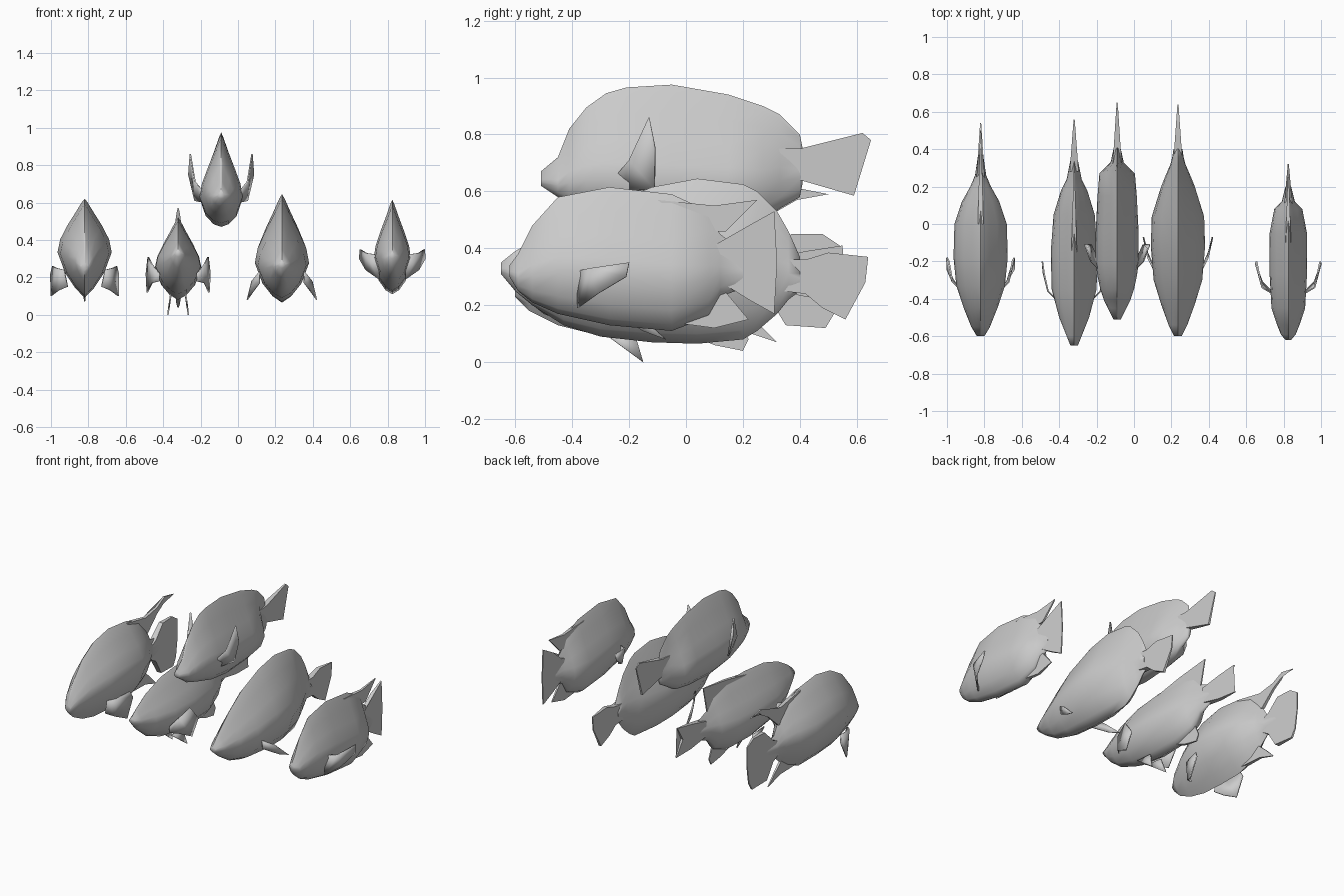
import bpy, bmesh, math
from mathutils import Vector

UNIT = 0.01  # part dimensions below are in hundredths

default_cube = bpy.data.objects.get("Cube")
if default_cube:
    bpy.data.objects.remove(default_cube, do_unlink=True)

grey = bpy.data.materials.new("plain_grey")
grey.use_nodes = True
grey.diffuse_color = (0.6, 0.6, 0.6, 1)
principled = next(n for n in grey.node_tree.nodes if n.type == "BSDF_PRINCIPLED")
principled.inputs["Base Color"].default_value = grey.diffuse_color
principled.inputs["Roughness"].default_value = 0.7

# Half cross-section from belly to back: (share of width, share of height)
HALF_SECTION = [(0, 0), (.36, .06), (.72, .18), (1, .38), (.9, .52), (.63, .68), (.32, .84), (.1, .96), (0, 1)]
SECTION = HALF_SECTION + [(-w, h) for w, h in reversed(HALF_SECTION[1:-1])]


def finish(name, mesh, angle=50):
    """Turn a bmesh into a smooth shaded grey object."""
    bmesh.ops.recalc_face_normals(mesh, faces=mesh.faces)
    data = bpy.data.meshes.new(name)
    mesh.to_mesh(data)
    mesh.free()
    data.materials.append(grey)
    obj = bpy.data.objects.new(name, data)
    bpy.context.collection.objects.link(obj)
    bpy.ops.object.select_all(action="DESELECT")
    obj.select_set(True)
    bpy.context.view_layer.objects.active = obj
    bpy.ops.object.shade_smooth_by_angle(angle=math.radians(angle))
    return obj


def body(name, x, stations, sag):
    """Loft the cross-section along stations of (y, belly, back, half width).

    A sag above one lowers the widest line of the flanks, below one raises it."""
    mesh = bmesh.new()
    rings = []
    for y, belly, back, width in stations:
        rings.append([mesh.verts.new(Vector((x + w * width, y, belly + h ** sag * (back - belly))) * UNIT)
                      for w, h in SECTION])
    count = len(SECTION)
    for first, second in zip(rings, rings[1:]):
        for i in range(count):
            j = (i + 1) % count
            mesh.faces.new((first[i], first[j], second[j], second[i]))
    mesh.faces.new(rings[0])
    mesh.faces.new(rings[-1])
    finish(name, mesh, 75)


def middle_fin(name, x, outline, root=1.5, tip=0.3):
    """Upright fin on the centre line, thinning towards its rear end."""
    mesh = bmesh.new()
    start = min(y for y, z in outline)
    length = max(y for y, z in outline) - start
    sides = []
    for side in (-1, 1):
        ring = []
        for y, z in outline:
            half = root + (tip - root) * (y - start) / length
            ring.append(mesh.verts.new(Vector((x + side * half, y, z)) * UNIT))
        sides.append(ring)
        mesh.faces.new(ring)
    left, right = sides
    for i in range(len(outline)):
        j = (i + 1) % len(outline)
        mesh.faces.new((left[i], left[j], right[j], right[i]))
    bmesh.ops.triangulate(mesh, faces=mesh.faces[:])
    finish(name, mesh, 30)


def paired_fins(name, x, outline):
    """Thin fin on both flanks; outline points are (offset, y, z)."""
    for side, label in ((1, "left"), (-1, "right")):
        mesh = bmesh.new()
        mesh.faces.new([mesh.verts.new(Vector((x + side * dx, y, z)) * UNIT) for dx, y, z in outline])
        bmesh.ops.triangulate(mesh, faces=mesh.faces[:])
        fin = finish(f"{name}_{label}", mesh, 60)
        solid = fin.modifiers.new("thickness", "SOLIDIFY")
        solid.thickness = 0.008
        solid.offset = 0


def fish(name, x, stations, tail, pectoral, dorsal=None, anal=None, pelvic=None, sag=1):
    body(name + "_body", x, stations, sag)
    middle_fin(name + "_tail_fin", x, tail, root=2.4)
    paired_fins(name + "_pectoral_fin", x, pectoral)
    if dorsal:
        middle_fin(name + "_dorsal_fin", x, dorsal)
    if anal:
        middle_fin(name + "_anal_fin", x, anal)
    if pelvic:
        paired_fins(name + "_pelvic_fin", x, pelvic)


# Fish with a long trailing dorsal filament
fish("filament_fish", -82,
     [(-60, 23, 28, 2), (-55, 18, 40, 5), (-45, 13, 52, 9), (-33, 10, 59, 13), (-18, 9, 62, 14.5),
      (0, 9, 60, 14), (12, 13, 56, 10), (20, 19, 48, 5.5), (26, 24, 38, 3), (36, 25, 37, 1.5)],
     tail=[(22, 34), (29, 37), (37, 45), (48, 45), (54, 41), (54, 30), (52, 17), (49, 12), (35, 13),
           (29, 23), (22, 27)],
     pectoral=[(11, -35, 24), (15, -31, 25), (17, -20, 26), (18, -18, 22), (18, -24, 10), (14, -31, 13),
               (9, -34, 15)],
     dorsal=[(0, 59), (20, 55), (32, 57), (40, 61), (50, 59), (41, 59), (39, 57), (32, 53), (22, 44), (0, 50)],
     anal=[(0, 12), (20, 11), (32, 7), (25, 14), (16, 22)], sag=0.8)

# Fish with a forked tail and pelvic fins
fish("forked_fish", -32,
     [(-65, 31, 35, 2), (-60, 25, 39, 4), (-50, 17, 45, 8), (-35, 11, 50, 12), (-15, 8, 52, 12.5),
      (5, 8, 52, 11), (18, 13, 48, 7), (24, 21, 41, 4), (34, 25, 37, 2)],
     tail=[(28, 36), (42, 39), (55, 41), (50, 32), (56, 22), (42, 23), (28, 26)],
     pectoral=[(10, -40, 22), (14, -36, 27), (16, -27, 31), (17, -20, 22), (16.5, -26, 12), (14, -36, 17),
               (10, -40, 18)],
     dorsal=[(-15, 50), (5, 54), (28, 57), (24, 40), (10, 46)],
     anal=[(0, 10), (10, 6), (20, 4), (22, 8), (18, 17)],
     pelvic=[(4, -30, 11), (5.5, -15, 0), (4, -18, 10)])

# Fish swimming above the others
fish("upper_fish", -9,
     [(-51, 62, 67, 2), (-45, 58, 72, 5), (-41, 55, 82, 7), (-35, 53, 89.5, 9), (-28, 51, 94.5, 10.5),
      (-21, 49, 96.5, 11.5), (-5, 47, 97.5, 11.5), (15, 48, 94, 10.5), (27, 50, 90, 9.5),
      (33, 54, 87, 3.5), (40, 58, 80, 2), (41, 63, 75, 1.5)],
     tail=[(32, 75), (40, 75), (62, 80.5), (65, 78), (59, 58.5), (40, 64), (32, 64)],
     pectoral=[(9, -25, 65), (14, -20, 71), (16.5, -13, 86), (17.5, -11, 75), (14, -11, 61), (9, -22, 60)],
     sag=1.25)

# Tall fish with sweeping side fins
fish("tall_fish", 23.5,
     [(-60, 25, 29, 2), (-54, 20, 35, 5), (-43, 13, 45, 9), (-30, 9, 54, 13), (-12, 7, 61.5, 14.5),
      (4, 6.5, 64.5, 14), (20, 8, 62.5, 9), (25, 11, 60, 7), (32, 17, 53, 4), (36, 22, 46, 3),
      (40, 25, 37, 2.4)],
     tail=[(34, 36), (42, 36), (50, 38.5), (64, 37), (63, 28), (56, 15), (48, 19), (42, 24), (34, 25)],
     pectoral=[(12, -26, 23), (16, -18, 18), (18.5, -7, 8), (16.5, -15, 11), (12, -25, 17)])

# Short fish with a fan tail
fish("short_fish", 82.5,
     [(-62, 30, 34, 1.5), (-59, 25, 38, 4), (-54, 21, 48, 6), (-45, 17, 58, 9), (-27, 13, 61.5, 10),
      (-5, 11, 59, 10), (8, 16, 53, 7.5), (12, 23, 45, 3.5), (20, 26, 39, 1.5)],
     tail=[(8, 40), (14, 41), (22, 48), (31, 53), (32, 35), (31, 17), (22, 22), (14, 27), (8, 28)],
     pectoral=[(7, -38, 32), (14, -34, 33), (17, -20, 35), (17.5, -21, 30), (14, -31, 24), (7, -38, 19)],
     dorsal=[(-10, 57), (10, 55), (25, 57), (14, 46), (5, 46)],
     anal=[(-5, 14), (10, 12), (22, 15), (12, 27)], sag=1.1)
